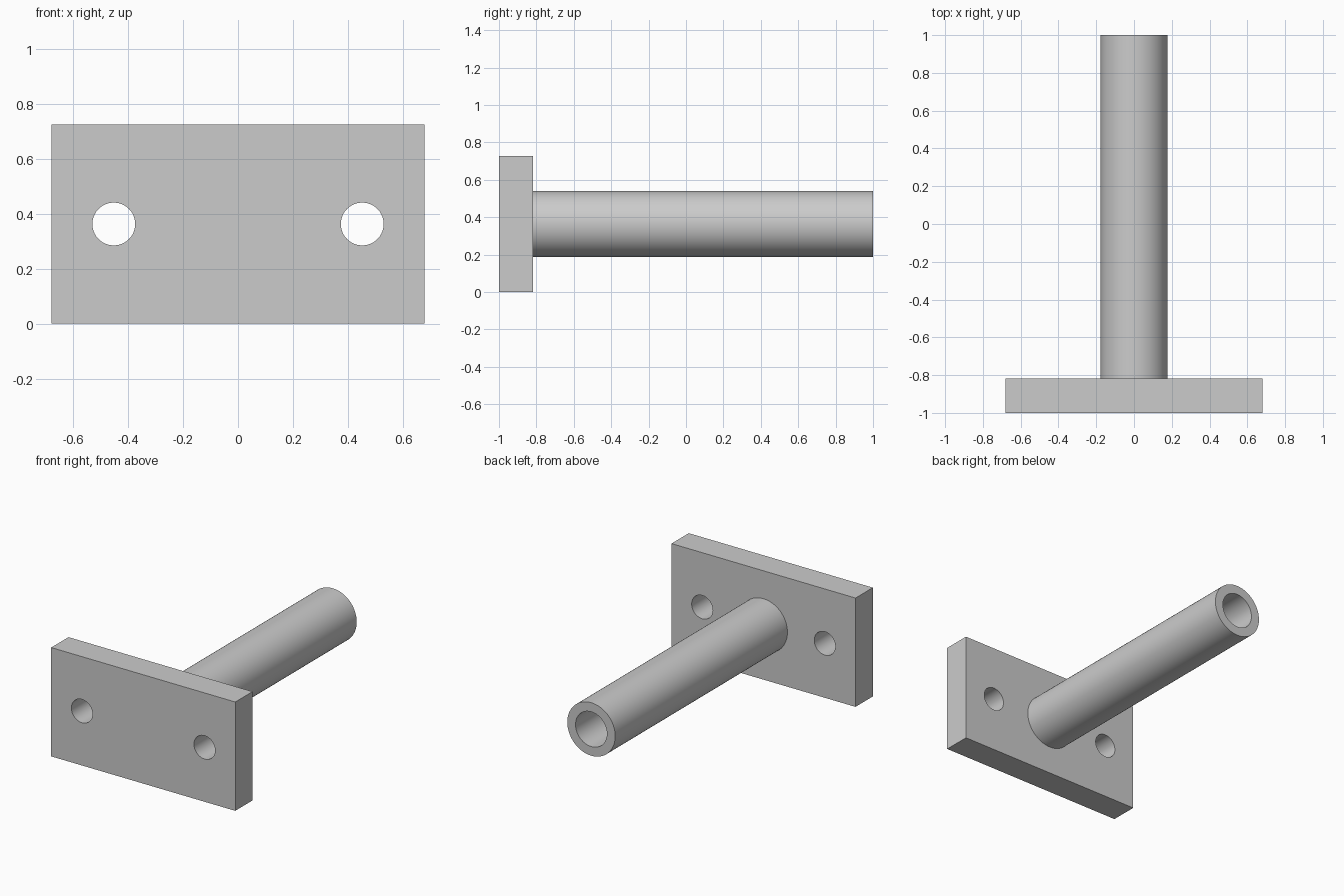
import bpy
import math

cube = bpy.data.objects.get("Cube")
if cube:
    bpy.data.objects.remove(cube, do_unlink=True)

WIDTH, HEIGHT = 1.36, 0.727
FRONT, PLATE_BACK, TUBE_END = -1.0, -0.818, 1.0
MID_Z = HEIGHT / 2

steel = bpy.data.materials.new("grey_steel")
steel.use_nodes = True
grey = (0.6, 0.6, 0.6, 1)
steel.diffuse_color = grey
steel.node_tree.nodes["Principled BSDF"].inputs["Base Color"].default_value = grey


def rod(name, x, radius, y0, y1):
    """Cylinder lying along y."""
    bpy.ops.mesh.primitive_cylinder_add(
        vertices=96, radius=radius, depth=y1 - y0,
        location=(x, (y0 + y1) / 2, MID_Z), rotation=(math.pi / 2, 0, 0))
    obj = bpy.context.object
    obj.name = name
    return obj


def cut(obj, cutter):
    """Subtract the cutter, then remove it."""
    mod = obj.modifiers.new("hole", 'BOOLEAN')
    mod.operation = 'DIFFERENCE'
    mod.solver = 'EXACT'
    mod.object = cutter
    bpy.context.view_layer.objects.active = obj
    bpy.ops.object.modifier_apply(modifier=mod.name)
    bpy.data.objects.remove(cutter, do_unlink=True)


def finish(obj):
    obj.data.materials.clear()
    obj.data.materials.append(steel)
    bpy.ops.object.select_all(action='DESELECT')
    obj.select_set(True)
    bpy.context.view_layer.objects.active = obj
    bpy.ops.object.shade_smooth_by_angle(angle=math.radians(30))


# Mounting plate with two bolt holes
bpy.ops.mesh.primitive_cube_add(size=1, location=(0, (FRONT + PLATE_BACK) / 2, MID_Z))
plate = bpy.context.object
plate.name = "mounting_plate"
plate.scale = (WIDTH, PLATE_BACK - FRONT, HEIGHT)
bpy.ops.object.transform_apply(location=False, rotation=False, scale=True)
for side in (-1, 1):
    cut(plate, rod("bolt_hole", side * 0.453, 0.078, FRONT - 0.1, PLATE_BACK + 0.1))
finish(plate)

# Hollow tube standing on the back of the plate
tube = rod("tube", 0, 0.177, PLATE_BACK, TUBE_END)
cut(tube, rod("tube_bore", 0, 0.116, PLATE_BACK - 0.1, TUBE_END + 0.1))
finish(tube)
